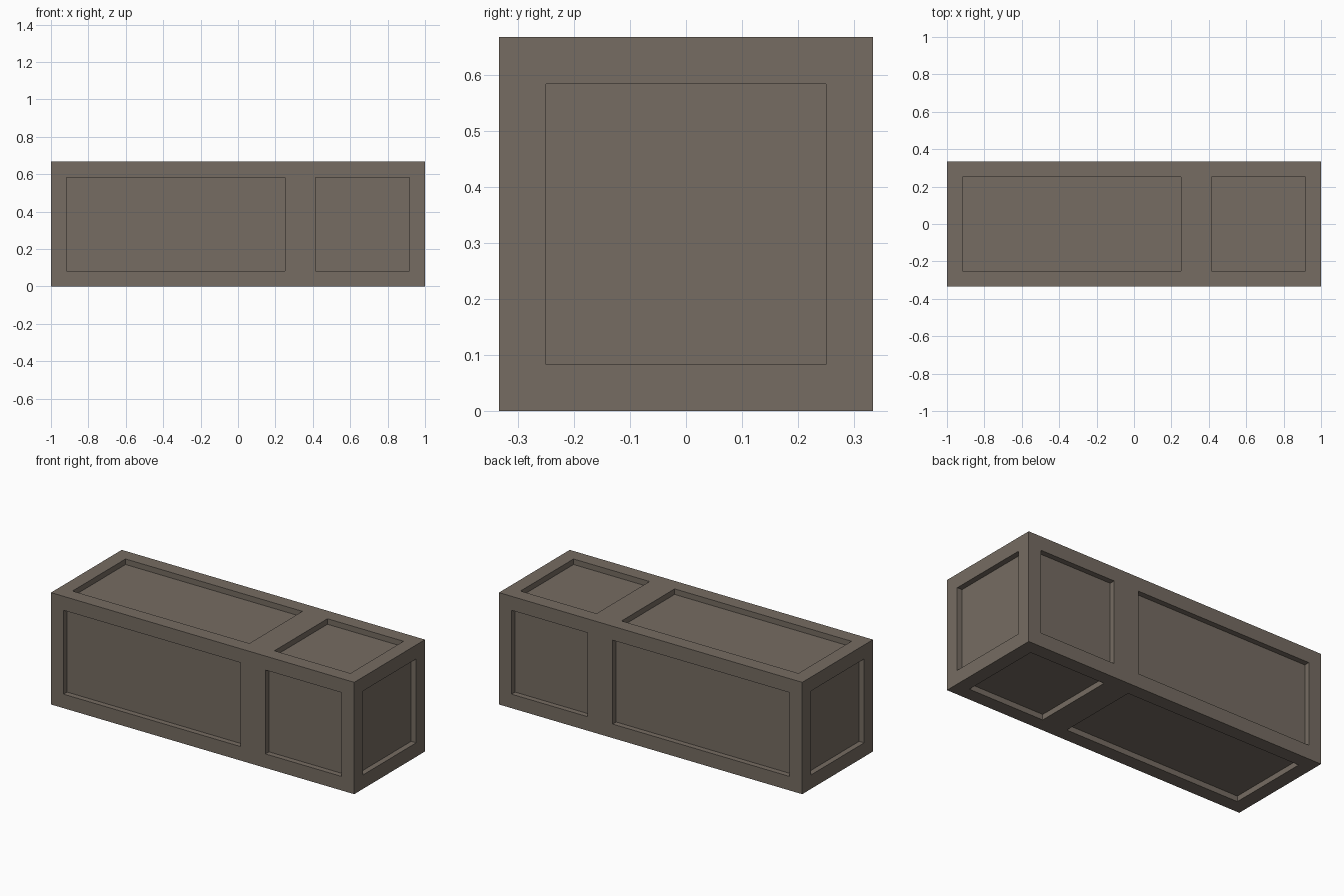
import bpy, bmesh
from mathutils import Vector

if "Cube" in bpy.data.objects:
    bpy.data.objects.remove(bpy.data.objects["Cube"])

H = 1 / 3          # half width of the square section
RIM = 1 / 12       # frame width
DEPTH = 0.033      # panel recess
PANELS_X = [(-1 + RIM, 0.25), (0.415, 1 - RIM)]

# Solid beam
bm = bmesh.new()
bmesh.ops.create_cube(bm, size=1)
for v in bm.verts:
    v.co = Vector((v.co.x * 2, v.co.y * 2 * H, v.co.z * 2 * H + H))


def cut(axis, value):
    no, co = Vector((0, 0, 0)), Vector((0, 0, 0))
    no[axis], co[axis] = 1, value
    geom = bm.verts[:] + bm.edges[:] + bm.faces[:]
    bmesh.ops.bisect_plane(bm, geom=geom, plane_co=co, plane_no=no)


# Score the panel outlines on every side
for pair in PANELS_X:
    for x in pair:
        cut(0, x)
for s in (-1, 1):
    cut(1, s * (H - RIM))
    cut(2, H + s * (H - RIM))


def is_panel(f):
    c, n = f.calc_center_median(), f.normal
    in_x = abs(n.x) > 0.5 or any(a < c.x < b for a, b in PANELS_X)
    in_y = abs(n.y) > 0.5 or abs(c.y) < H - RIM
    in_z = abs(n.z) > 0.5 or abs(c.z - H) < H - RIM
    return in_x and in_y and in_z


# Sink the panels straight in
bm.normal_update()
for f in [f for f in bm.faces if is_panel(f)]:
    shift = f.normal * -DEPTH
    new = bmesh.ops.extrude_face_region(bm, geom=[f])["geom"]
    bmesh.ops.translate(bm, vec=shift, verts=[g for g in new if isinstance(g, bmesh.types.BMVert)])
    if f.is_valid:
        bmesh.ops.delete(bm, geom=[f], context='FACES_ONLY')
bmesh.ops.recalc_face_normals(bm, faces=bm.faces[:])

mesh = bpy.data.meshes.new("panelled_beam")
bm.to_mesh(mesh)
bm.free()
mat = bpy.data.materials.new("warm grey brown")
mat.diffuse_color = (0.18, 0.150, 0.122, 1)
mat.use_nodes = True
mat.node_tree.nodes["Principled BSDF"].inputs["Base Color"].default_value = mat.diffuse_color
mesh.materials.append(mat)
obj = bpy.data.objects.new("panelled_beam", mesh)
bpy.context.collection.objects.link(obj)
